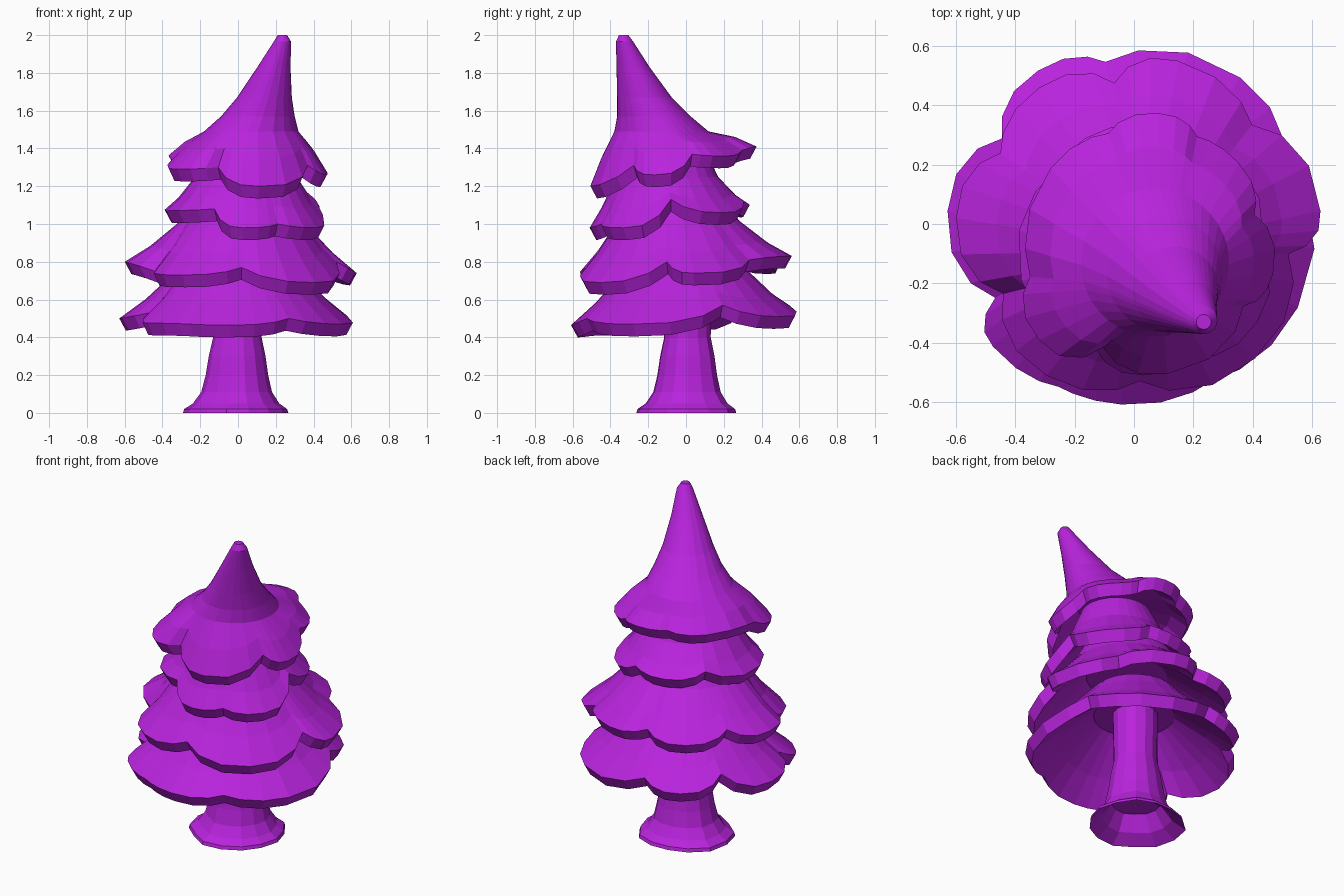
import bpy, bmesh, math, random
from mathutils import Vector

if "Cube" in bpy.data.objects:
    bpy.data.objects.remove(bpy.data.objects["Cube"])

random.seed(4)
mat = bpy.data.materials.new("purple")
mat.diffuse_color = (0.48, 0.017, 0.72, 1)
mat.use_nodes = True
mat.node_tree.nodes["Principled BSDF"].inputs["Base Color"].default_value = mat.diffuse_color


def loft(name, rings):
    """Skin a stack of equal-length rings and cap both ends."""
    bm = bmesh.new()
    loops = [[bm.verts.new(p) for p in ring] for ring in rings]
    n = len(loops[0])
    for a, b in zip(loops, loops[1:]):
        for i in range(n):
            j = (i + 1) % n
            bm.faces.new((a[i], a[j], b[j], b[i]))
    bm.faces.new(loops[0])
    bm.faces.new(loops[-1])
    bmesh.ops.recalc_face_normals(bm, faces=bm.faces)
    me = bpy.data.meshes.new(name)
    bm.to_mesh(me)
    bm.free()
    me.materials.append(mat)
    ob = bpy.data.objects.new(name, me)
    bpy.context.collection.objects.link(ob)
    return ob


def polar(c, ang, r, z):
    return Vector((c[0] + r * math.cos(ang), c[1] + r * math.sin(ang), z))


def rim_points(keys):
    """Keys alternate notch, lobe, notch... Lobes are broad, notches sharp."""
    out = []
    for i, k in enumerate(keys):
        nxt = keys[(i + 1) % len(keys)]
        span = (nxt[0] - k[0]) % 360
        for t in ((0, .25, .6) if i % 2 == 0 else (0, .4, .75)):
            f = 1 - (1 - t) ** 2.8 if i % 2 == 0 else t ** 2.8
            out.append((math.radians(k[0] + span * t),
                        k[1] + (nxt[1] - k[1]) * f,
                        k[2] + (nxt[2] - k[2]) * f))
    return out


def tier(name, centre, keys, upper, drop=0.065, sag=0.015):
    """Scalloped skirt: upper rings, rim, thick lip, hollow underside."""
    pts = rim_points(keys)
    rings = [[polar((cx, cy), a, r, z) for a, _, _ in pts] for cx, cy, r, z in upper]
    rim = [polar(centre, a, r, z) for a, r, z in pts]
    mid = [p.lerp(q, 0.55) - Vector((0, 0, sag)) for p, q in zip(rings[-1], rim)]
    lip = [polar(centre, a, r - 0.035, z - drop) for a, r, z in pts]
    c = Vector((*centre, 0))
    under = [Vector((c.x + (p.x - c.x) * 0.92, c.y + (p.y - c.y) * 0.92, p.z - 0.05)) for p in mid]
    cx, cy, r_in, z_in = upper[-1]
    inner = [polar((cx, cy), a, r_in * 0.72, z_in - 0.05) for a, _, _ in pts]
    return loft(name, rings + [mid, rim, lip, under, inner])


# Foliage tiers: rim keys are (angle, radius, height of upper edge)
tier("bottom_tier", (0, 0), [
    (21, .54, .57), (54, .61, .51), (100, .555, .57), (122, .61, .52),
    (147, .53, .59), (176, .63, .50), (208, .53, .53), (221, .63, .475),
    (245, .605, .47), (266, .61, .465), (297, .59, .50), (333, .62, .47)],
    [(0, 0, .24, .85), (0, 0, .32, .76)])

tier("lower_middle_tier", (0, 0), [
    (40, .52, .81), (75, .57, .83), (98, .48, .84), (125, .56, .80),
    (152, .51, .85), (178, .60, .80), (208, .50, .75), (240, .59, .73),
    (272, .53, .77), (312, .61, .69), (349, .53, .80), (4, .63, .74)],
    [(.03, -.05, .22, 1.18), (.02, -.04, .32, 1.02)])

tier("upper_middle_tier", (.03, -.08), [
    (0, .38, 1.13), (38, .43, 1.06), (75, .40, 1.12), (105, .42, 1.10),
    (138, .39, 1.14), (195, .425, 1.07), (246, .38, 1.08), (270, .43, .98),
    (296, .41, 1.00), (327, .46, .98)],
    [(.05, -.1, .20, 1.40), (.04, -.1, .27, 1.25)])

# Bent crown leaning to the front right
tier("crown", (.05, -.07), [
    (16, .37, 1.37), (42, .41, 1.36), (66, .40, 1.39), (86, .445, 1.41),
    (110, .40, 1.40), (142, .42, 1.38), (195, .415, 1.34), (221, .49, 1.29),
    (246, .38, 1.30), (278, .44, 1.20), (327, .38, 1.31), (347, .43, 1.26)],
    [(.235, -.33, .025, 2.0), (.235, -.325, .046, 1.965), (.19, -.28, .088, 1.83),
     (.14, -.22, .145, 1.67), (.105, -.17, .195, 1.57), (.07, -.13, .25, 1.49)], sag=-0.015)

# Trunk with flared, uneven roots and a hollowed base
sides = 14
bumps = [random.uniform(-1, 1) for _ in range(sides)]
profile = [(.14, .14, .010), (.05, .20, .018), (0, .278, .022), (.02, .272, .022), (.05, .228, .018),
           (.11, .187, .013), (.20, .165, .010), (.30, .150, .008), (.40, .128, .006), (.75, .13, 0)]
loft("trunk", [[polar((0, .01), math.tau * i / sides, r + w * bumps[i], z)
                for i in range(sides)] for z, r, w in profile])
